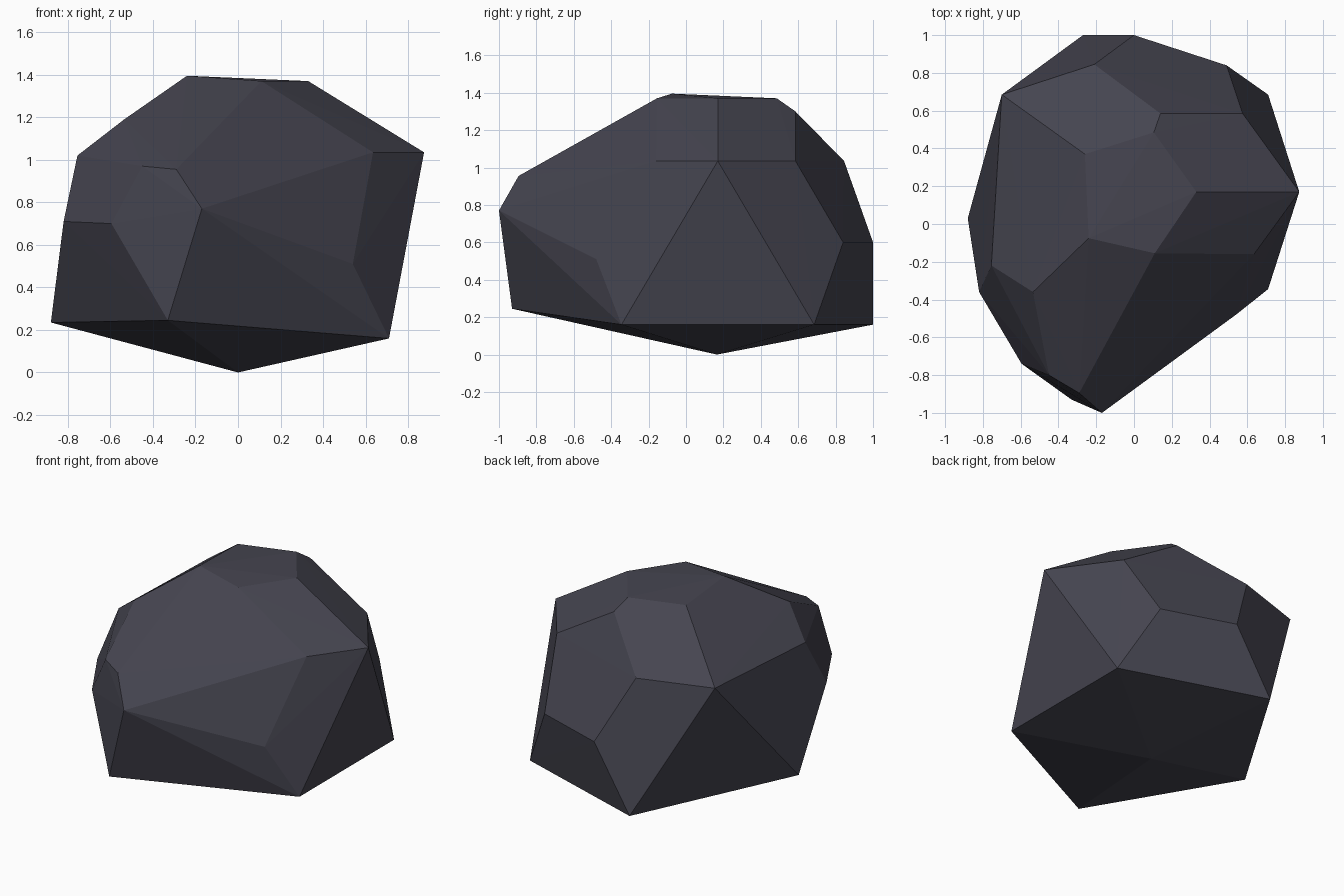
import bpy, bmesh

# Dark stone colour
stone = bpy.data.materials.new("dark_stone")
stone.diffuse_color = (0.060, 0.059, 0.080, 1.0)

# Corners of the chipped boulder, ring by ring from the ground up
foot = [(0, 0.165, 0)]
base = [(-0.88, 0.03, 0.235), (-0.33, -0.93, 0.245), (0.71, -0.345, 0.16),
        (0.71, 0.685, 0.16), (-0.27, 1.0, 0.16)]
waist = [(-0.82, -0.36, 0.71), (-0.595, -0.74, 0.70), (-0.17, -1.0, 0.77),
         (0.54, -0.48, 0.51), (0.49, 0.84, 0.60), (0.0, 1.0, 0.60)]
shoulder = [(-0.755, -0.22, 1.02), (-0.45, -0.80, 0.97), (-0.29, -0.895, 0.955),
            (0.635, -0.16, 1.035), (0.875, 0.17, 1.035), (0.575, 0.585, 1.035),
            (-0.21, 0.845, 1.035), (-0.70, 0.685, 1.035)]
crown = [(-0.535, -0.36, 1.19), (-0.24, -0.075, 1.395), (0.11, -0.155, 1.37),
         (0.33, 0.17, 1.37), (0.105, 0.485, 1.37), (0.14, 0.585, 1.30),
         (-0.26, 0.37, 1.37)]

# Boulder: flat facets wrapped around the corners
bm = bmesh.new()
for ring in (foot, base, waist, shoulder, crown):
    for co in ring:
        bm.verts.new(co)
bmesh.ops.convex_hull(bm, input=bm.verts[:])
bmesh.ops.recalc_face_normals(bm, faces=bm.faces[:])
mesh = bpy.data.meshes.new("boulder")
bm.to_mesh(mesh)
bm.free()
mesh.materials.append(stone)
bpy.context.collection.objects.link(bpy.data.objects.new("boulder", mesh))
